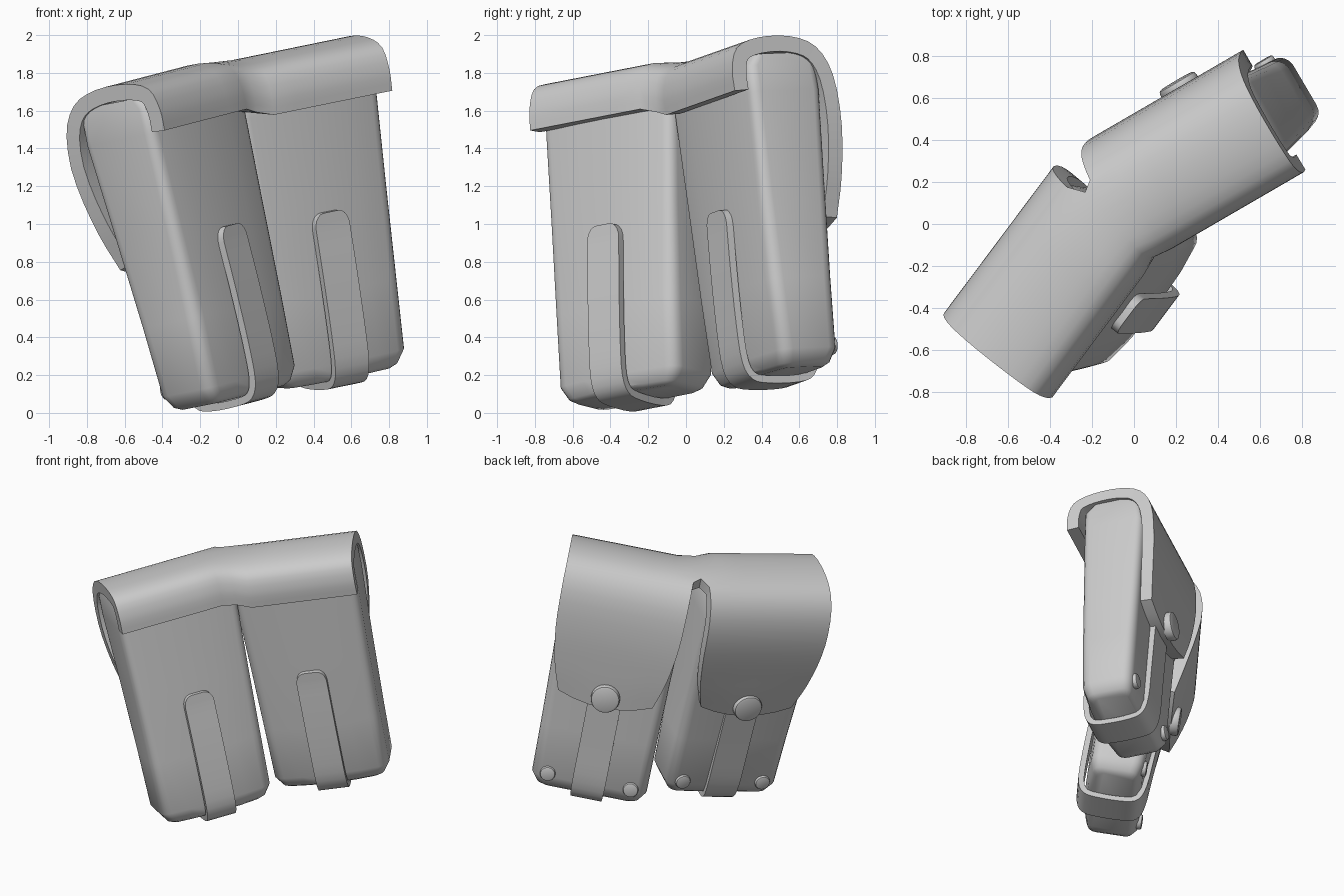
import bpy, bmesh
from math import cos, sin, pi
from mathutils import Vector, Matrix

if "Cube" in bpy.data.objects:
    bpy.data.objects.remove(bpy.data.objects["Cube"])


class Frame:
    """Leaning pouch frame: a = across, b = outward to the front, c = up."""
    def __init__(self, o, w, u, deep):
        self.o = Vector(o)
        self.u = Vector(u).normalized()
        w = Vector(w)
        self.w = (w - self.u * w.dot(self.u)).normalized()
        self.d = self.w.cross(self.u)
        self.deep = deep          # extra depth at the top

    def p(self, a, b, c):
        return self.o + self.w * a + self.d * b + self.u * c


frames = {
    "left": Frame((0.115, -0.39, 0.18), (0.59, 0.79, 0.155), (-0.22, -0.03, 1), 1),
    "right": Frame((0.58, 0.29, 0.25), (0.86, 0.50, 0.15), (-0.135, -0.12, 1), 0.15),
}


def finish(bm, name, thickness=0, bevel=0):
    me = bpy.data.meshes.new(name)
    bm.to_mesh(me)
    bm.free()
    ob = bpy.data.objects.new(name, me)
    bpy.context.collection.objects.link(ob)
    bpy.ops.object.select_all(action='DESELECT')
    ob.select_set(True)
    bpy.context.view_layer.objects.active = ob
    if thickness:
        m = ob.modifiers.new("thickness", 'SOLIDIFY')
        m.thickness, m.offset = thickness, -1
        m.use_even_offset = True
        bpy.ops.object.modifier_apply(modifier=m.name)
    if bevel:
        m = ob.modifiers.new("bevel", 'BEVEL')
        m.width, m.segments, m.limit_method = bevel, 2, 'ANGLE'
        m.angle_limit = 1.0
        bpy.ops.object.modifier_apply(modifier=m.name)
    bpy.ops.object.shade_smooth_by_angle(angle=0.7)
    return ob


def smooth(pts, n=3):
    """Catmull-Rom through tuples of any size."""
    v = [Vector(p) for p in pts]
    v = [2 * v[0] - v[1]] + v + [2 * v[-1] - v[-2]]
    out = []
    for k in range(1, len(v) - 2):
        p0, p1, p2, p3 = v[k - 1:k + 3]
        for s in range(n):
            t = s / n
            out.append(0.5 * (2 * p1 + (p2 - p0) * t + (2 * p0 - 5 * p1 + 4 * p2 - p3) * t * t
                              + (3 * p1 - p0 - 3 * p2 + p3) * t ** 3))
    return out + [v[-2]]


def quads(bm, rows):
    for r, s in zip(rows, rows[1:]):
        for j in range(len(r) - 1):
            bm.faces.new((r[j], r[j + 1], s[j + 1], s[j]))


# Pouch body: rounded, front-bulged sections lofted upward
def section(hw, front, back, r):
    pts = []
    for cx, cy, a0 in ((hw - r, back + r, -90), (hw - r, front - r - 0.025, 0),
                       (r - hw, front - r - 0.025, 90), (r - hw, back + r, 180)):
        for k in range(5):
            t = (a0 + k * 22.5) * pi / 180
            pts.append((cx + r * cos(t), cy + r * sin(t)))
        if a0 == 0:
            pts += [(hw * f, front - 0.03 * f * f) for f in (0.5, 0, -0.5)]
    return pts


def body(f, name):
    bm = bmesh.new()
    levels = [(-0.07, 0.32, -0.05, -0.33, 0.05), (-0.05, 0.355, -0.02, -0.36, 0.06),
              (0.02, 0.40, 0.0, -0.385, 0.07), (0.4, 0.405, 0.01, -0.40, 0.07),
              (0.9, 0.415, 0.01, -0.42, 0.06), (1.4, 0.43, 0.01, -0.44, 0.055),
              (1.54, 0.43, 0.01, -0.43, 0.055), (1.60, 0.42, -0.04, -0.37, 0.05)]
    rings = []
    for c, hw, fr, bk, r in levels:
        bk -= 0.05 * f.deep * max(0, c) / 1.5
        rings.append([bm.verts.new(f.p(a, b, c)) for a, b in section(hw, fr, bk, r)])
    quads(bm, [r + r[:1] for r in rings])
    bm.faces.new(rings[0])
    bm.faces.new(rings[-1])
    bmesh.ops.recalc_face_normals(bm, faces=bm.faces)
    finish(bm, name)


# Closing strap: ribbon from the back, under the base, to a round tip in front
def strap(f, name):
    path = smooth([(-0.46, 0.80, 0.115), (-0.435, 0.3, 0.115), (-0.42, 0.04, 0.115),
                   (-0.38, -0.08, 0.11), (-0.29, -0.115, 0.105), (-0.10, -0.115, 0.105),
                   (0.0, -0.09, 0.105), (0.05, 0.0, 0.105), (0.06, 0.2, 0.105),
                   (0.055, 0.5, 0.105), (0.045, 0.75, 0.105)])
    path += [Vector((0.045, 0.75 + 0.08 * sin(t), 0.045 + 0.06 * cos(t)))
             for t in (0.3, 0.6, 0.9, 1.2, 1.57)]
    bm = bmesh.new()
    quads(bm, [[bm.verts.new(f.p(s * h, b, c)) for s in (-1, 0, 1)] for b, c, h in path])
    finish(bm, name, thickness=0.04)


# Round fastener facing backward
def stud(f, name, a, b, c, r, h):
    bm = bmesh.new()
    bmesh.ops.create_cone(bm, cap_ends=True, segments=24, radius1=r, radius2=r, depth=h)
    rot = Matrix((-f.w, f.u, -f.d)).transposed().to_4x4()
    if rot.determinant() < 0:
        rot = Matrix((f.w, f.u, -f.d)).transposed().to_4x4()
    bmesh.ops.transform(bm, matrix=Matrix.Translation(f.p(a, b, c)) @ rot, verts=bm.verts)
    finish(bm, name, bevel=h * 0.25)


for side, f in frames.items():
    body(f, side + "_pouch_body")
    strap(f, side + "_strap")
    stud(f, side + "_flap_button", 0, -0.52, 0.735, 0.1, 0.07)
    for i, a in enumerate((-0.29, 0.29)):
        stud(f, f"{side}_rivet_{i}", a, -0.385, 0.045, 0.053, 0.05)

# Flap: one sheet over both pouches, joined over the top, split at the back
flap_path = smooth([(0.10, 1.405, 0.44), (0.10, 1.52, 0.44), (0.055, 1.635, 0.44),
                    (-0.08, 1.685, 0.44), (-0.27, 1.685, 0.44), (-0.42, 1.625, 0.44),
                    (-0.505, 1.47, 0.44), (-0.53, 1.20, 0.43), (-0.52, 0.93, 0.39),
                    (-0.50, 0.72, 0.33)])
cols = [-1, -0.67, -0.33, 0, 0.33, 0.67, 1]
bm = bmesh.new()
grid = {"left": [], "right": []}
for b, c, h in flap_path:
    drop = 0.07 * max(0, (1.0 - c) / 0.28)
    for side, f in frames.items():
        high = min(1, max(0, (c - 0.72) / 0.6))
        b2 = b - f.deep * high * (0.025 + 0.045 * min(1, max(0, -b / 0.5)))
        pts = [f.p(s * h, b2, c - drop * (1 - s * s)) for s in cols]
        grid[side].append([bm.verts.new(p) for p in pts])
for rl, rr, (b, c, h) in zip(grid["left"], grid["right"], flap_path):
    if b > -0.37:
        mid = (rl[-1].co + rr[0].co) / 2
        rl[-1].co = mid
        bm.verts.remove(rr[0])
        rr[0] = rl[-1]
quads(bm, grid["left"])
quads(bm, grid["right"])
finish(bm, "flap_cover", thickness=0.085)
